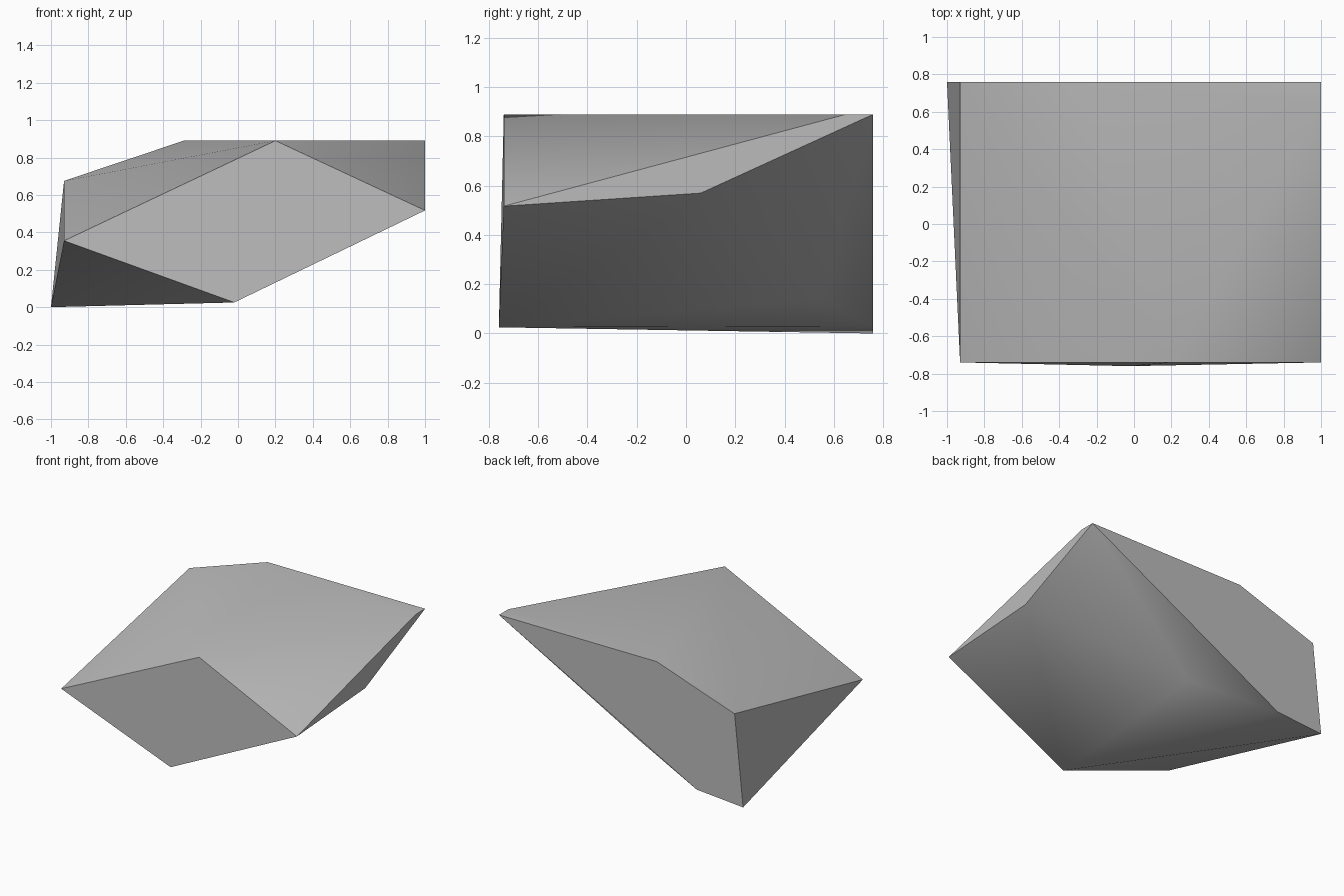
import bpy
import bmesh
import math

cube = bpy.data.objects.get("Cube")
if cube:
    bpy.data.objects.remove(cube, do_unlink=True)

# Single stone colour
stone = bpy.data.materials.new("stone_grey")
stone.use_nodes = True
grey = (0.5, 0.5, 0.5, 1.0)
stone.diffuse_color = grey
stone.node_tree.nodes["Principled BSDF"].inputs["Base Color"].default_value = grey

# Corners of the rock, grouped by where they sit
BACK, FRONT, TOP = 0.76, -0.74, 0.89
front_corners = [(-0.93, FRONT, 0.355), (0.2, FRONT, TOP),
                 (1, FRONT, 0.517), (-0.02, -BACK, 0.025)]
back_corners = [(-1, BACK, 0), (-0.93, BACK, 0.675), (-0.29, BACK, TOP),
                (1, BACK, TOP), (-0.62, BACK, 0.03)]
side_corners = [(1, 0.65, TOP), (1, 0.06, 0.57)]
belly_corners = [(-0.02, 0.55, 0.14)]

# Wrap the corners in a faceted convex shell
bm = bmesh.new()
for co in front_corners + back_corners + side_corners + belly_corners:
    bm.verts.new(co)
bmesh.ops.convex_hull(bm, input=bm.verts[:])
bmesh.ops.dissolve_limit(bm, angle_limit=math.radians(0.5),
                         verts=bm.verts[:], edges=bm.edges[:])
bmesh.ops.recalc_face_normals(bm, faces=bm.faces[:])

mesh = bpy.data.meshes.new("rock")
bm.to_mesh(mesh)
bm.free()
mesh.materials.append(stone)
rock = bpy.data.objects.new("rock", mesh)
bpy.context.collection.objects.link(rock)

# Soft shading over shallow facets, crisp main edges
bpy.ops.object.select_all(action='DESELECT')
rock.select_set(True)
bpy.context.view_layer.objects.active = rock
bpy.ops.object.shade_smooth_by_angle(angle=math.radians(44))
